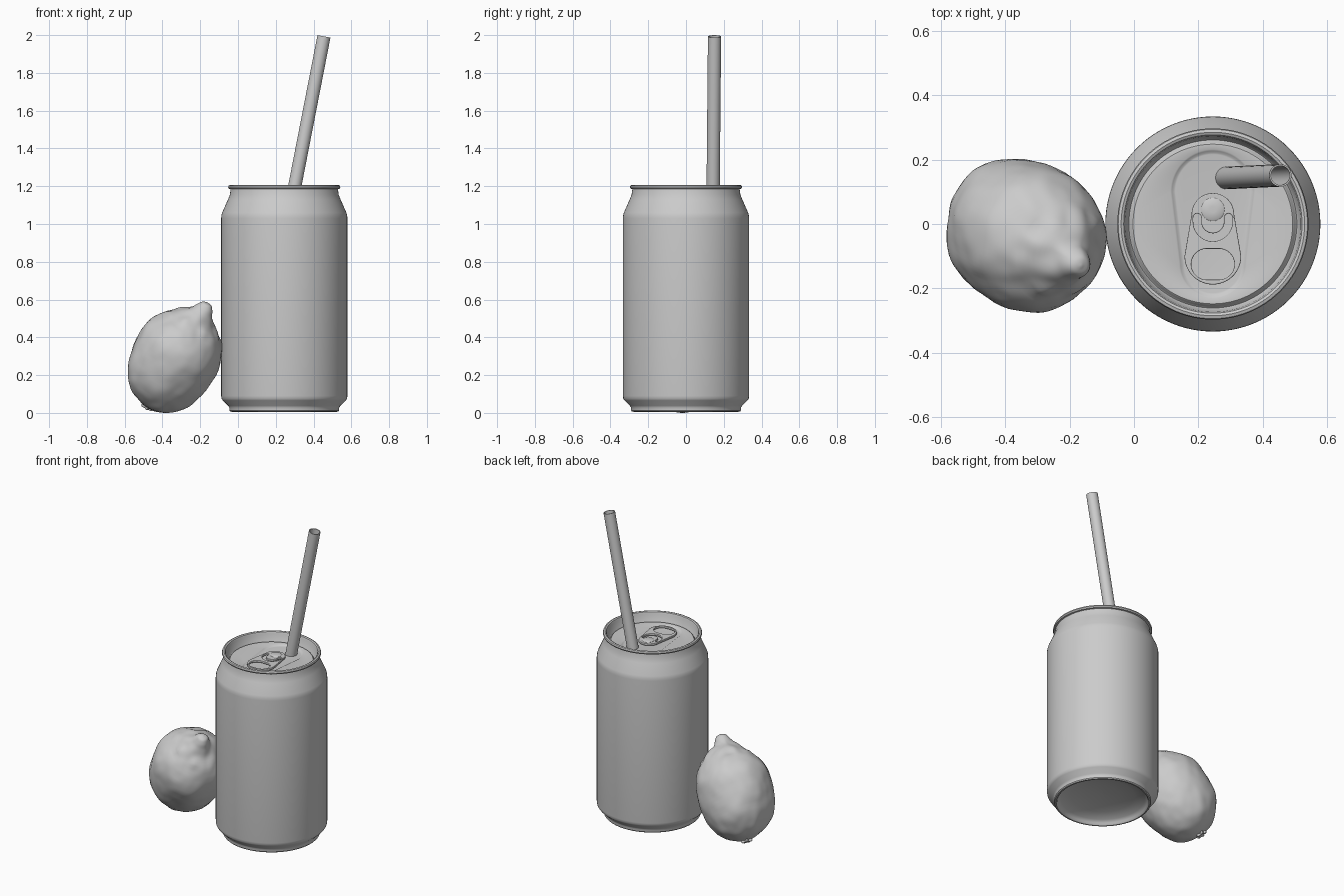
import bpy, bmesh, math
from mathutils import Vector, Matrix, noise

if "Cube" in bpy.data.objects:
    bpy.data.objects.remove(bpy.data.objects["Cube"])

CX = 0.245          # can axis position in x
LID = 1.15          # lid panel height


def finish(ob, angle=35):
    bpy.ops.object.select_all(action='DESELECT')
    ob.select_set(True)
    bpy.context.view_layer.objects.active = ob
    bpy.ops.object.shade_smooth_by_angle(angle=math.radians(angle))
    return ob


def loft(name, loops, mat=Matrix(), cap=(True, True), closed=False, angle=35):
    """Skin a series of equal-length loops with quads."""
    bm = bmesh.new()
    rings = [[bm.verts.new(mat @ Vector(p)) for p in lp] for lp in loops]
    n = len(rings[0])
    pairs = list(zip(rings, rings[1:])) + ([(rings[-1], rings[0])] if closed else [])
    for a, b in pairs:
        for i in range(n):
            j = (i + 1) % n
            bm.faces.new((a[i], a[j], b[j], b[i]))
    if cap[0] and not closed:
        bm.faces.new(rings[0][::-1])
    if cap[1] and not closed:
        bm.faces.new(rings[-1])
    bmesh.ops.recalc_face_normals(bm, faces=bm.faces)
    me = bpy.data.meshes.new(name)
    bm.to_mesh(me)
    bm.free()
    ob = bpy.data.objects.new(name, me)
    bpy.context.collection.objects.link(ob)
    return finish(ob, angle)


def circle(r, z, n=96):
    return [(r * math.cos(2 * math.pi * i / n), r * math.sin(2 * math.pi * i / n), z) for i in range(n)]


def capsule(y0, r0, y1, r1, z=0, n=96):
    """Outline of a rounded shape: upper arc at y0, lower arc at y1."""
    h = n // 2
    pts = []
    for cy, r, start in ((y0, r0, 0), (y1, r1, math.pi)):
        for i in range(h):
            a = start + math.pi * i / (h - 1)
            pts.append((r * math.cos(a), cy + r * math.sin(a), z))
    return pts


def smooth_profile(pts, steps=4):
    """Catmull-Rom interpolation of a coarse profile."""
    v = [Vector(p) for p in pts]
    v = [v[0]] + v + [v[-1]]
    out = []
    for a, b, c, d in zip(v, v[1:], v[2:], v[3:]):
        for s in range(steps):
            t = s / steps
            out.append(0.5 * (2 * b + (c - a) * t + (2 * a - 5 * b + 4 * c - d) * t * t
                              + (3 * b - a - 3 * c + d) * t ** 3))
    return out + [v[-1]]


# Can shell: domed base, body, neck and rolled rim
at_can = Matrix.Translation((CX, 0, 0))
shell = [(0.01, 0.07), (0.1, 0.066), (0.19, 0.052), (0.25, 0.034), (0.268, 0.02), (0.272, 0.01),
         (0.278, 0.006), (0.286, 0.007), (0.291, 0.013), (0.291, 0.028), (0.297, 0.038),
         (0.326, 0.066), (0.332, 0.075), (0.334, 0.09), (0.334, 1.03), (0.333, 1.045),
         (0.329, 1.06), (0.298, 1.13), (0.288, 1.155), (0.284, 1.185), (0.294, 1.187),
         (0.297, 1.195), (0.294, 1.204), (0.285, 1.207), (0.277, 1.203), (0.273, 1.193),
         (0.266, 1.138), (0.261, 1.132), (0.256, 1.136), (0.252, LID - 0.003), (0.248, LID)]
loft("can_body", [circle(r, z) for r, z in shell], at_can, cap=(True, False))

# Lid panel with its tapered recess
loft("can_lid", [circle(0.248, LID), capsule(0.1, 0.132, -0.125, 0.105, LID),
                 capsule(0.1, 0.127, -0.125, 0.1, LID - 0.003),
                 capsule(0.1, 0.121, -0.125, 0.094, LID - 0.008),
                 capsule(0.1, 0.116, -0.125, 0.089, LID - 0.009)],
     at_can, cap=(False, True), angle=50)


# Pull tab: plate with finger hole and U-shaped slot
def u_slot(cy, r_out, r_in, top, n=20):
    outer = [(r_out * math.cos(a), cy + r_out * math.sin(a)) for a in
             [math.pi + math.pi * i / n for i in range(n + 1)]]
    inner = [(r_in * math.cos(a), cy + r_in * math.sin(a)) for a in
             [2 * math.pi - math.pi * i / n for i in range(n + 1)]]
    w, m = (r_out - r_in) / 2, (r_out + r_in) / 2
    ends = [[(s * m + w * math.cos(a), top + w * math.sin(a)) for a in
             [math.pi * i / 8 for i in range(9)]] for s in (1, -1)]
    return outer + ends[0] + inner + ends[1]


finger = [(-y - 0.0, x - 0.125) for x, y, _ in capsule(0.019, 0.048, -0.019, 0.048, n=48)]
cu = bpy.data.curves.new("pull_tab", 'CURVE')
cu.dimensions, cu.fill_mode = '2D', 'BOTH'
cu.extrude, cu.bevel_depth, cu.bevel_resolution, cu.offset = 0.004, 0.003, 2, -0.003
for pts in ([p[:2] for p in capsule(0.03, 0.066, -0.1, 0.088, n=64)], finger,
            u_slot(0.007, 0.061, 0.036, 0.02)):
    sp = cu.splines.new('POLY')
    sp.points.add(len(pts) - 1)
    for q, p in zip(sp.points, pts):
        q.co = (p[0], p[1], 0, 1)
    sp.use_cyclic_u = True
tab_curve = bpy.data.objects.new("tab_outline", cu)
bpy.context.collection.objects.link(tab_curve)
me = bpy.data.meshes.new_from_object(tab_curve.evaluated_get(bpy.context.evaluated_depsgraph_get()))
bpy.data.objects.remove(tab_curve)
tab = bpy.data.objects.new("pull_tab", me)
bpy.context.collection.objects.link(tab)
tab.location = (CX, 0, LID + 0.006)
finish(tab)

# Rivet on the tab
loft("tab_rivet", [circle(r, z, 32) for r, z in
                   ((0.036, LID - 0.008), (0.036, LID + 0.014), (0.032, LID + 0.017), (0.01, LID + 0.018))],
     Matrix.Translation((CX, 0.045, 0)))

# Drinking straw: open tube leaning to the right
low, high = Vector((0.285, 0.143, 1.12)), Vector((0.455, 0.151, 1.993))
lean = (high - low).to_track_quat('Z', 'Y').to_matrix().to_4x4()
length = (high - low).length
loft("straw", [circle(r, z, 40) for r, z in
               ((0.035, 0), (0.035, length), (0.030, length), (0.030, 0))],
     Matrix.Translation(low) @ lean, closed=True)

# Lemon: lathed profile with a nipple and a bumpy skin
axis = Vector((0.5, -0.29, 0.866)).normalized()
turn = axis.to_track_quat('Z', 'Y').to_matrix().to_4x4()
profile = [(0.003, -0.314), (0.06, -0.304), (0.12, -0.272), (0.165, -0.228), (0.2, -0.17),
           (0.222, -0.09), (0.23, 0), (0.222, 0.085), (0.191, 0.155), (0.14, 0.217),
           (0.09, 0.26), (0.06, 0.288), (0.043, 0.315), (0.026, 0.338), (0.003, 0.346)]
loops = []
for r, z in smooth_profile(profile):
    ring = []
    for x, y, _ in circle(r, z, 96):
        p = Vector((x, y, z))
        bump = 0.009 * noise.noise(p * 7) + 0.004 * noise.noise(p * 18)
        if z > 0.2:
            bump += 0.012 * noise.noise(p * 14 + Vector((3, 1, 0)))
        out = Vector((x, y, z * 0.6)).normalized()
        ring.append(p + out * bump * min(1, r / 0.05))
    loops.append(ring)
at_lemon = Matrix.Translation((-0.329, -0.035, 0.292)) @ turn
drop = min((at_lemon @ p).z for ring in loops for p in ring)
at_lemon = Matrix.Translation((0, 0, -drop)) @ at_lemon
loft("lemon", loops, at_lemon, angle=60)


# Star-shaped stem remnant under the lemon
def star(r, z, n=40):
    return [(x * k, y * k, z) for i, (x, y, _) in enumerate(circle(r, z, n))
            for k in (1 + 0.3 * math.cos(10 * math.pi * i / n),)]


loft("lemon_stem", [star(0.022, -0.300), star(0.028, -0.318), star(0.024, -0.325), star(0.012, -0.321)],
     at_lemon)
